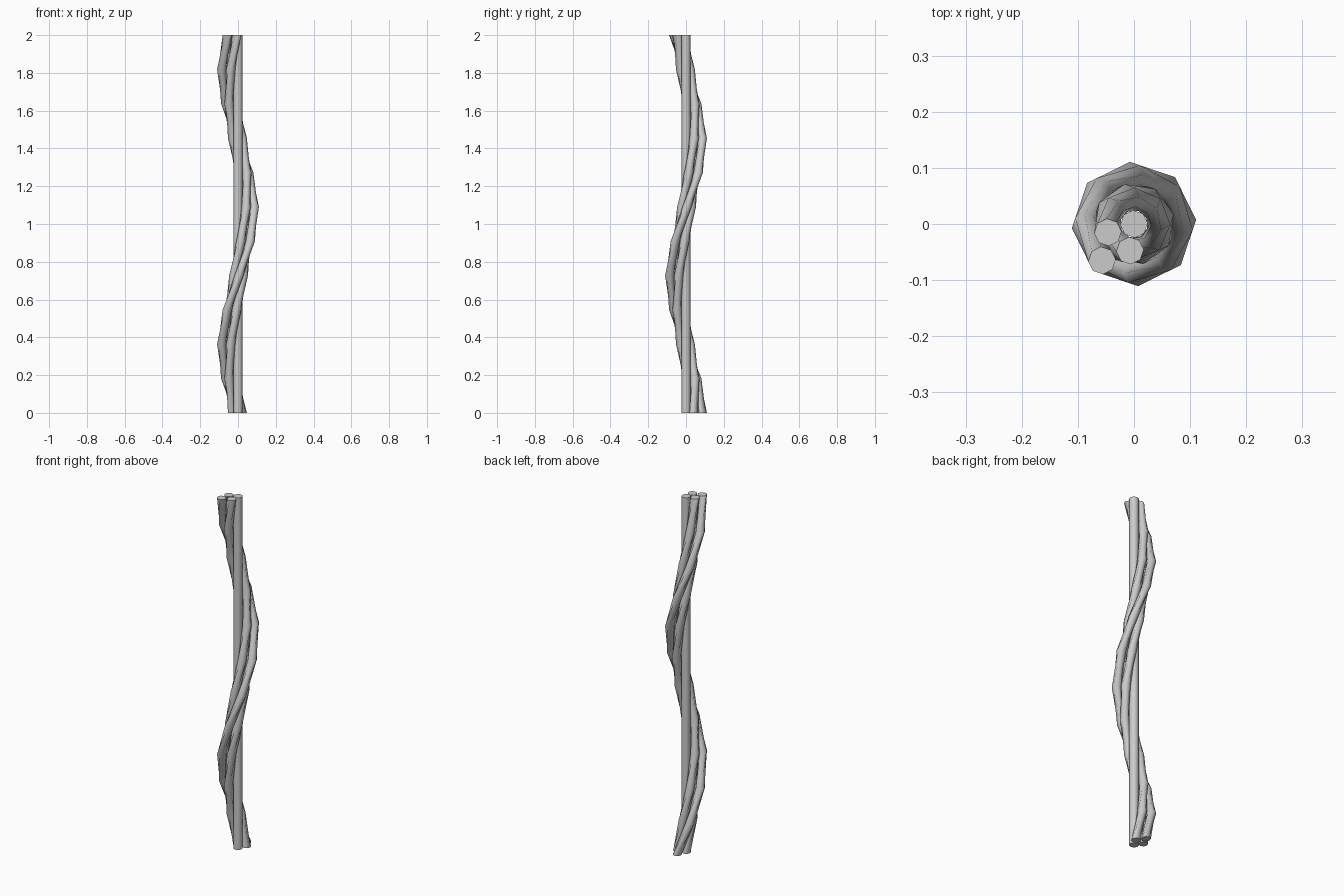
import bpy, bmesh, math

if "Cube" in bpy.data.objects:
    bpy.data.objects.remove(bpy.data.objects["Cube"])

HEIGHT, RINGS, SIDES, RADIUS = 2.0, 11, 8, 0.0245
STEP = math.radians(45)      # twist per ring
PHASE = math.radians(3.8)    # orientation of the octagon


def strand(name, dist, start_deg):
    """Octagonal strand swept up a coarse helix around the z axis."""
    bm = bmesh.new()
    rings = []
    for k in range(RINGS + 1):
        a = math.radians(start_deg) + k * STEP
        cx, cy, z = dist * math.cos(a), dist * math.sin(a), HEIGHT * k / RINGS
        turn = PHASE + (k * STEP if dist else 0)
        rings.append([bm.verts.new((
            cx + RADIUS * math.cos(turn + math.tau * i / SIDES),
            cy + RADIUS * math.sin(turn + math.tau * i / SIDES), z))
            for i in range(SIDES)])
    for lo, hi in zip(rings, rings[1:]):
        for i in range(SIDES):
            j = (i + 1) % SIDES
            bm.faces.new((lo[i], lo[j], hi[j], hi[i]))
    bm.faces.new(rings[0][::-1])
    bm.faces.new(rings[-1])
    mesh = bpy.data.meshes.new(name)
    bm.to_mesh(mesh)
    bm.free()
    obj = bpy.data.objects.new(name, mesh)
    bpy.context.collection.objects.link(obj)
    bpy.ops.object.select_all(action='DESELECT')
    obj.select_set(True)
    bpy.context.view_layer.objects.active = obj
    bpy.ops.object.shade_smooth_by_angle(angle=math.radians(60))


# Straight core, two inner strands and one outer strand
strand("core_strand", 0.0, 0)
strand("inner_strand_a", 0.049, 62.7)
strand("inner_strand_b", 0.048, 126.5)
strand("outer_strand", 0.0865, 93.8)
